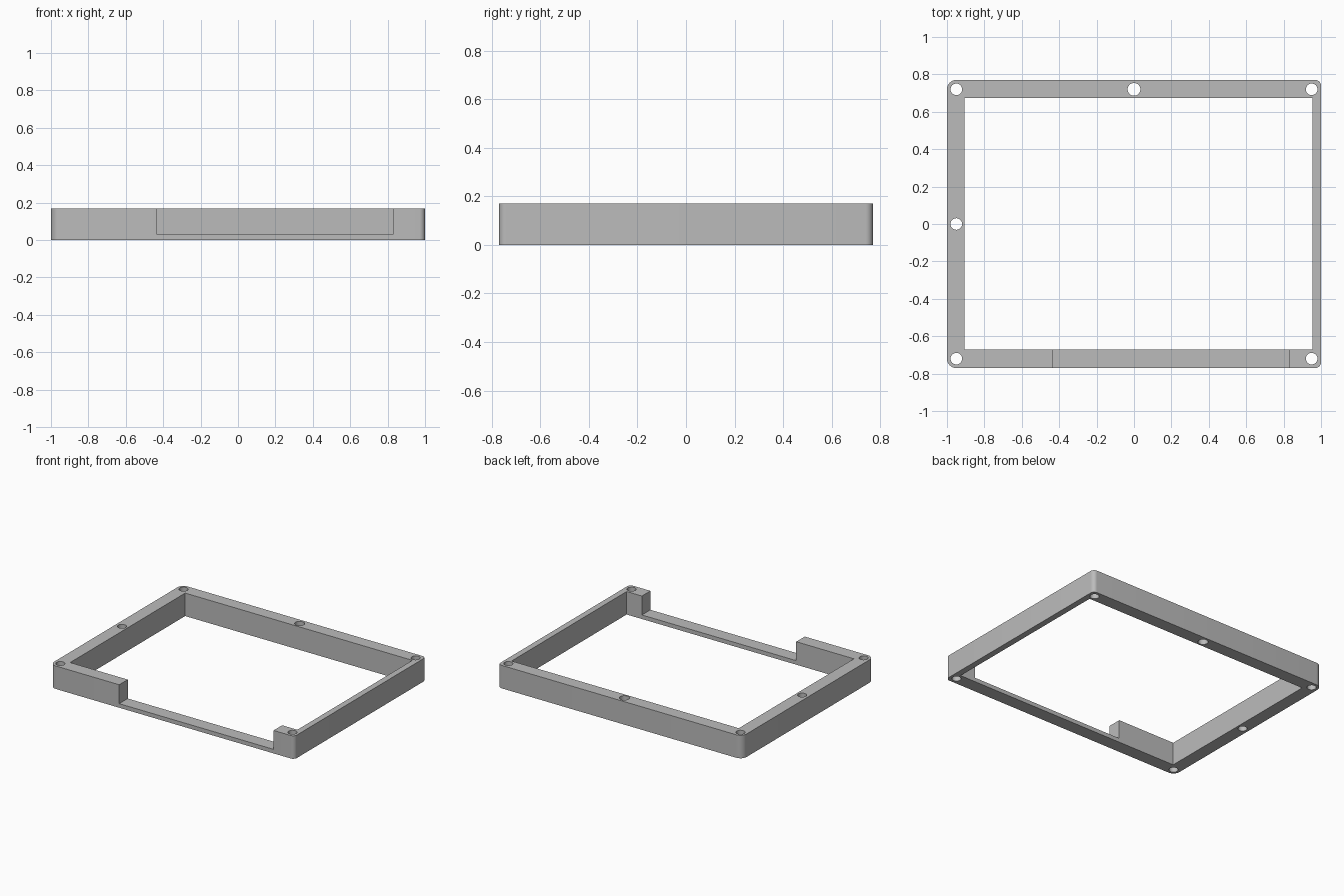
import bpy, bmesh, math

cube = bpy.data.objects.get("Cube")
if cube:
    bpy.data.objects.remove(cube, do_unlink=True)

W, D, H = 1.0, 0.77, 0.17

grey = bpy.data.materials.new("plain_grey")
grey.use_nodes = True
colour = (0.5, 0.5, 0.5, 1)
grey.diffuse_color = colour
grey.node_tree.nodes["Principled BSDF"].inputs["Base Color"].default_value = colour


def prism(name, outline, z0, z1):
    """Extrude a counter-clockwise outline from z0 to z1."""
    bm = bmesh.new()
    base = bm.faces.new([bm.verts.new((x, y, z0)) for x, y in outline])
    top = bmesh.ops.extrude_face_region(bm, geom=[base])["geom"]
    verts = [v for v in top if isinstance(v, bmesh.types.BMVert)]
    bmesh.ops.translate(bm, verts=verts, vec=(0, 0, z1 - z0))
    bmesh.ops.recalc_face_normals(bm, faces=bm.faces)
    mesh = bpy.data.meshes.new(name)
    bm.to_mesh(mesh)
    bm.free()
    mesh.materials.append(grey)
    obj = bpy.data.objects.new(name, mesh)
    bpy.context.collection.objects.link(obj)
    return obj


def arc(cx, cy, r, start, sweep, steps):
    return [(cx + r * math.cos(start + sweep * i / steps),
             cy + r * math.sin(start + sweep * i / steps)) for i in range(steps + 1)]


def rect(x0, x1, y0, y1):
    return [(x0, y0), (x1, y0), (x1, y1), (x0, y1)]


def cut(target, cutter):
    mod = target.modifiers.new("cut", 'BOOLEAN')
    mod.operation = 'DIFFERENCE'
    mod.solver = 'EXACT'
    mod.object = cutter
    bpy.context.view_layer.objects.active = target
    bpy.ops.object.modifier_apply(modifier=mod.name)
    bpy.data.objects.remove(cutter, do_unlink=True)


# Outer block with rounded corners, wider on the -x side
outline = []
for k, (sx, sy, r) in enumerate([(1, 1, 0.03), (-1, 1, 0.05), (-1, -1, 0.05), (1, -1, 0.03)]):
    outline += arc(sx * (W - r), sy * (D - r), r, k * math.pi / 2, math.pi / 2, 8)
frame = prism("frame", outline, 0, H)

# Central opening
cut(frame, prism("opening_cutter", rect(-0.905, 0.955, -0.67, 0.675), -0.1, H + 0.1))

# Front rail notch
cut(frame, prism("notch_cutter", rect(-0.433, 0.83, -0.9, -0.6), 0.03, H + 0.1))

# Screw holes at the corners and along the back and -x rails
holes = [(sx * 0.95, sy * 0.72, 0.031) for sx in (-1, 1) for sy in (-1, 1)]
holes += [(0, 0.72, 0.034), (-0.95, 0, 0.031)]
for x, y, r in holes:
    cut(frame, prism("hole_cutter", arc(x, y, r, 0, math.tau, 32)[:-1], -0.1, H + 0.1))

# Smooth the round walls, keep the edges crisp
bpy.ops.object.select_all(action='DESELECT')
frame.select_set(True)
bpy.context.view_layer.objects.active = frame
bpy.ops.object.shade_smooth_by_angle(angle=math.radians(30))
